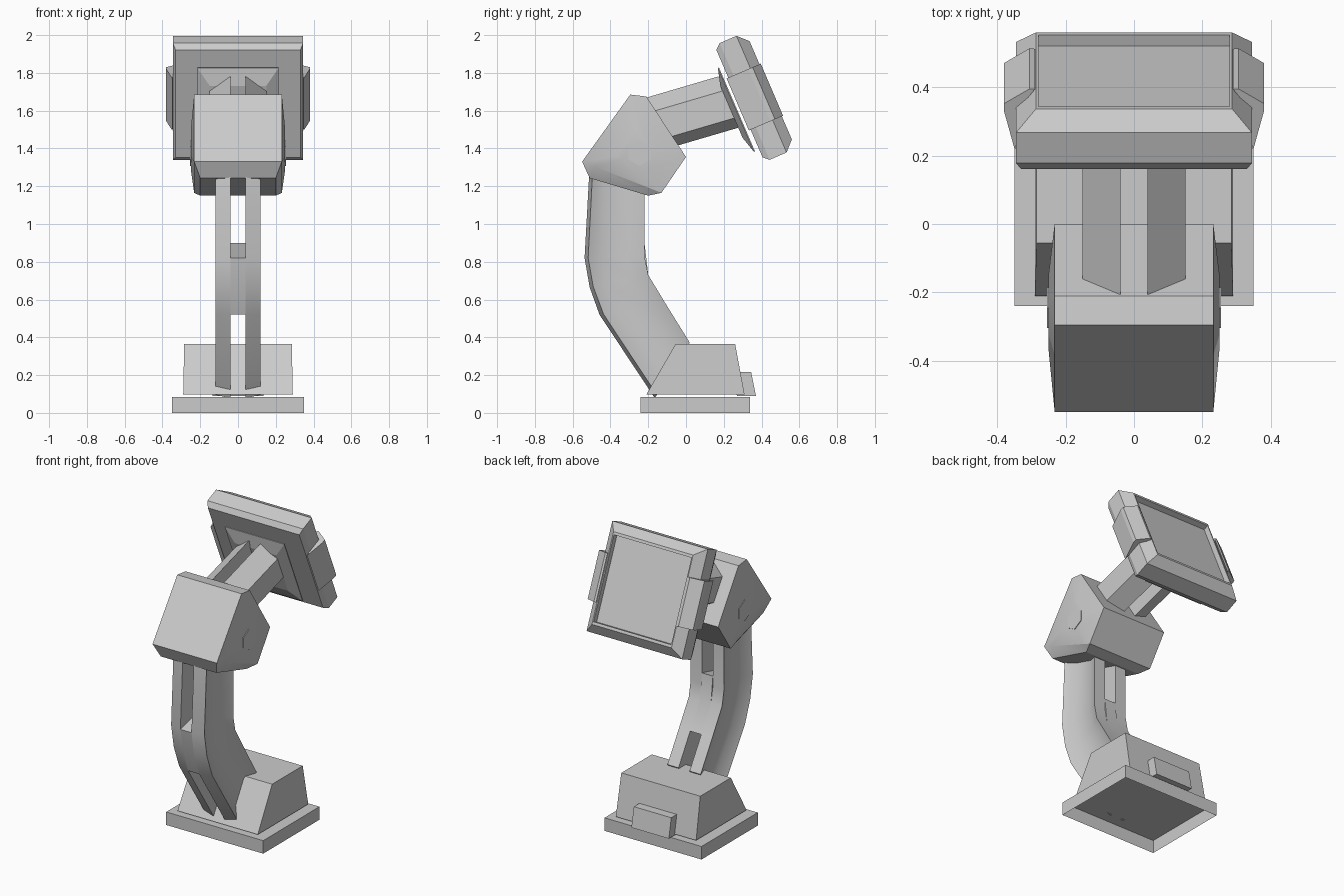
import bpy, bmesh, math
from mathutils import Vector

cube = bpy.data.objects.get("Cube")
if cube:
    bpy.data.objects.remove(cube, do_unlink=True)

grey = bpy.data.materials.new("light_grey")
grey.use_nodes = True
grey.diffuse_color = (0.6, 0.6, 0.6, 1)
grey.node_tree.nodes["Principled BSDF"].inputs["Base Color"].default_value = (0.6, 0.6, 0.6, 1)


def loft(name, rings, caps=(True, True), mirror=False, angle=0):
    """Skin a list of equal-length rings of points into one solid."""
    bm = bmesh.new()
    rows = [[bm.verts.new(p) for p in ring] for ring in rings]
    n = len(rows[0])
    for a, b in zip(rows, rows[1:]):
        for i in range(n):
            j = (i + 1) % n
            bm.faces.new((a[i], a[j], b[j], b[i]))
    if caps[0]:
        bm.faces.new(rows[0][::-1])
    if caps[1]:
        bm.faces.new(rows[-1])
    bmesh.ops.remove_doubles(bm, verts=bm.verts, dist=0.0005)
    bmesh.ops.recalc_face_normals(bm, faces=bm.faces)
    mesh = bpy.data.meshes.new(name)
    bm.to_mesh(mesh)
    bm.free()
    mesh.materials.append(grey)
    obj = bpy.data.objects.new(name, mesh)
    bpy.context.collection.objects.link(obj)
    if mirror:
        obj.modifiers.new("Mirror", 'MIRROR')
    if angle:
        bpy.ops.object.select_all(action='DESELECT')
        obj.select_set(True)
        bpy.context.view_layer.objects.active = obj
        bpy.ops.object.shade_smooth_by_angle(angle=math.radians(angle))
    return obj


def rect(hx, y0, y1, z):
    return [(-hx, y0, z), (hx, y0, z), (hx, y1, z), (-hx, y1, z)]


# Base: open-bottomed plate, sloped block, rear latch
loft("base_plate", [rect(0.35, -0.24, 0.34, 0), rect(0.35, -0.24, 0.34, 0.085)], caps=(False, True))
loft("base_block", [rect(0.29, -0.21, 0.31, 0.097), rect(0.285, -0.055, 0.26, 0.365)])
loft("rear_latch", [rect(0.135, 0.27, 0.37, 0.09), rect(0.135, 0.24, 0.345, 0.217)])

# Lower arm: two grooved prongs following a bent path, joined by a web
stations = [  # front (y, z), back (y, z)
    ((-0.51, 1.31), (-0.22, 1.31)),
    ((-0.537, 0.82), (-0.22, 0.83)),
    ((-0.51, 0.665), (-0.2, 0.73)),
    ((-0.458, 0.52), (-0.1, 0.565)),
    ((-0.165, 0.078), (0.02, 0.372)),
]
section = [(0, 0.04), (0.06, 0.12), (0.28, 0.085), (0.74, 0.085), (1, 0.12), (1, 0.04)]


def across(station, f, x):
    front, back = Vector(station[0]), Vector(station[1])
    p = front.lerp(back, f)
    return (x, p.x, p.y)


loft("arm_prongs", [[across(s, f, x) for f, x in section] for s in stations], mirror=True, angle=35)
web = [(stations[1][0], (-0.22, 0.9)), stations[2], stations[3]]
loft("arm_web", [[across(s, f, x) for f, x in ((0, -0.04), (0, 0.04), (1, 0.04), (1, -0.04))]
                 for s in web], angle=35)

# Elbow head: pentagonal housing with bulged sides and a narrower underside
outline = [(-0.55, 1.33), (-0.295, 1.685), (-0.21, 1.675), (0, 1.355), (-0.13, 1.165)]
edge = outline + [(-0.2, 1.193), (-0.48, 1.302)]
under = outline + [(-0.2, 1.15), (-0.51, 1.243)]
hub = Vector((-0.245, 1.375))
inner = [tuple(hub.lerp(Vector(p), 0.4)) for p in edge]


def side_ring(points, x, low_x=None):
    return [(low_x if low_x and i > 4 else x, y, z) if x > 0 else
            (-low_x if low_x and i > 4 else x, y, z) for i, (y, z) in enumerate(points)]


loft("elbow_head", [side_ring(inner, -0.25), side_ring(edge, -0.232), side_ring(under, -0.232, 0.2),
                    side_ring(under, 0.232, 0.2), side_ring(edge, 0.232), side_ring(inner, 0.25)],
     angle=20)

# Hexagonal pivot bolts
hexagon = [(hub.x + 0.068 * math.sin(k * math.pi / 3), hub.y + 0.068 * math.cos(k * math.pi / 3))
           for k in range(6)]
loft("pivot_bolts", [side_ring(hexagon, 0.24), side_ring(hexagon, 0.254)], mirror=True)

# Tilted frame of the screen: x, up, and outward normal
centre = Vector((0, 0.283, 1.637))
up = Vector((0, -0.395, 0.919))
normal = Vector((0, 0.919, 0.395))


def tilt(x, v, n):
    return centre + Vector((x, 0, 0)) + up * v + normal * n


def tilt_rect(hx, hv, n, v0=0):
    return [tilt(sx * hx, v0 + sv * hv, n) for sx, sv in ((-1, -1), (1, -1), (1, 1), (-1, 1))]


# Forearm: two prongs with sloped tops, cut flush with the mount
along = Vector((0, 0.96, 0.282))
rise = Vector((0, -0.282, 0.96))
start, end = [], []
for x, drop in ((0.04, 0), (0.15, 0.08), (0.15, 0.235), (0.04, 0.29)):
    p = Vector((x, -0.19, 1.675)) - rise * drop
    start.append(p - along * 0.09)
    end.append(p + along * ((-0.045 - (p - centre).dot(normal)) / along.dot(normal)))
loft("forearm_prongs", [start, end], mirror=True)

# Mount plate in front of the screen
loft("screen_mount", [tilt_rect(0.15, 0.15, -0.056, -0.023), tilt_rect(0.215, 0.242, -0.03, -0.023),
                      tilt_rect(0.215, 0.242, -0.024, -0.023)])

# Screen housing with chamfers and a recessed display
loft("screen_housing", [tilt_rect(*r) for r in (
    (0.33, 0.31, 0), (0.345, 0.336, 0.03), (0.345, 0.336, 0.127),
    (0.287, 0.283, 0.18), (0.28, 0.265, 0.18), (0.28, 0.265, 0.145))])

# Side clips hugging the housing
clip = [(0.29, 0.185), (0.305, 0.187), (0.38, 0.14), (0.38, 0.115), (0.348, -0.01),
        (0.343, 0.03), (0.34, 0.12)]
loft("side_clips", [[tilt(x, v, n) for x, n in clip] for v in (-0.15, 0.15)], mirror=True)
